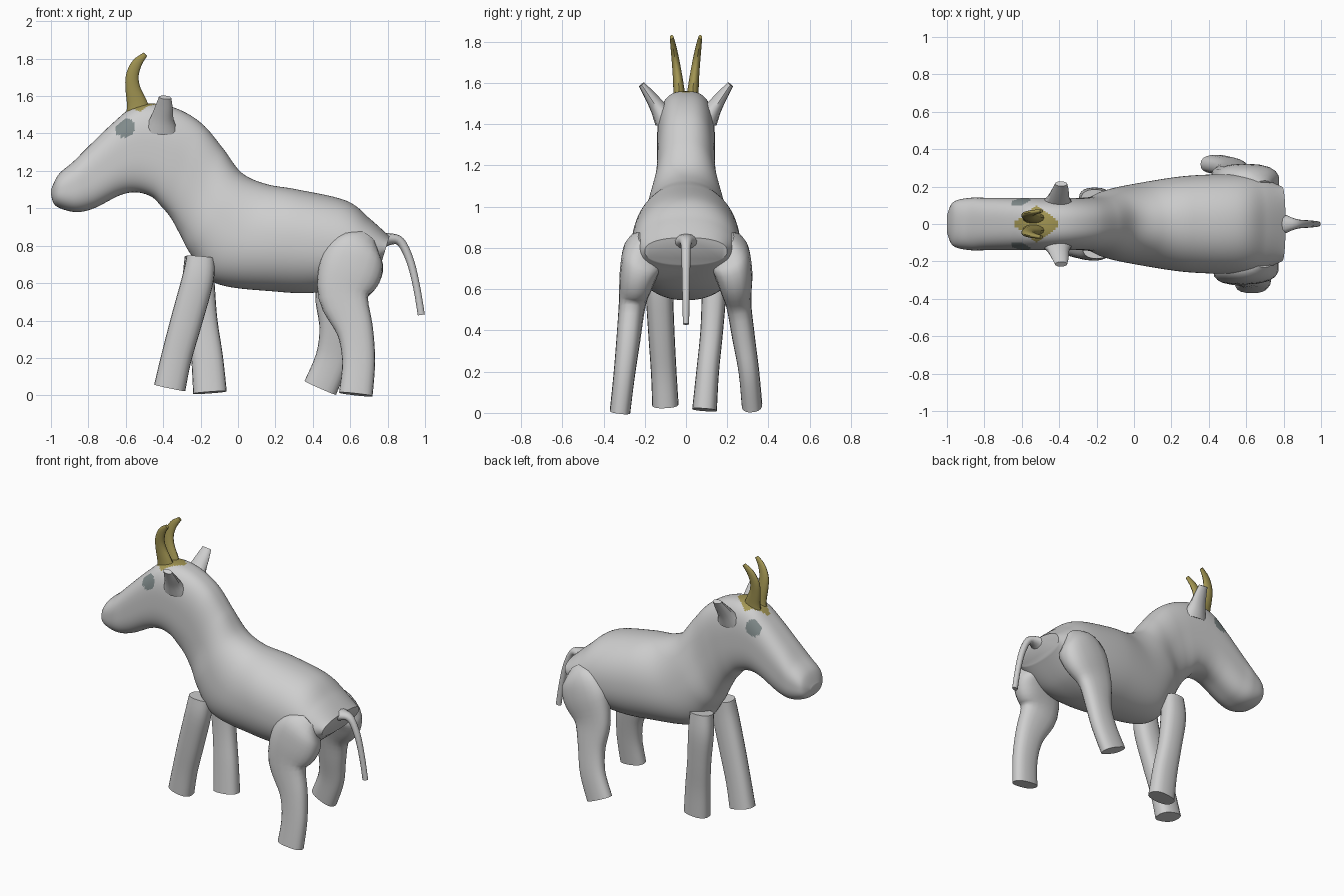
import bpy, bmesh, math
from mathutils import Vector


def material(name, rgb):
    m = bpy.data.materials.new(name)
    m.diffuse_color = (*rgb, 1)
    return m


HIDE = material("pale grey hide", (0.62, 0.62, 0.62))
HORN = material("old gold horn", (0.36, 0.30, 0.085))
EYE = material("slate eye", (0.22, 0.26, 0.26))


def spline(rows, steps):
    """Catmull-Rom through rows of numbers."""
    out, n = [], len(rows)
    for i in range(n - 1):
        a, b, c, d = (rows[max(0, min(n - 1, j))] for j in (i - 1, i, i + 1, i + 2))
        for s in range(steps):
            t = s / steps
            out.append([0.5 * (2 * q + (r - p) * t + (2 * p - 5 * q + 4 * r - w) * t * t
                               + (3 * q - p - 3 * r + w) * t ** 3)
                        for p, q, r, w in zip(a, b, c, d)])
    return out + [list(rows[-1])]


def loft(name, sections, mats, sides, paint=None):
    """Skin (centre, u axis, v axis, exponent) sections, with flat ends."""
    bm = bmesh.new()
    rings = []
    for c, u, v, e in sections:
        ring = []
        for k in range(sides):
            a = 2 * math.pi * k / sides
            cu = math.copysign(abs(math.cos(a)) ** (2 / e), math.cos(a))
            sv = math.copysign(abs(math.sin(a)) ** (2 / e), math.sin(a))
            ring.append(bm.verts.new(c + u * cu + v * sv))
        rings.append(ring)
    for r, s in zip(rings, rings[1:]):
        for k in range(sides):
            j = (k + 1) % sides
            bm.faces.new((r[k], r[j], s[j], s[k]))
    bm.faces.new(rings[0])
    bm.faces.new(rings[-1])
    bmesh.ops.recalc_face_normals(bm, faces=bm.faces)
    if paint:
        for f in bm.faces:
            f.material_index = paint(f.calc_center_median())
    me = bpy.data.meshes.new(name)
    bm.to_mesh(me)
    bm.free()
    ob = bpy.data.objects.new(name, me)
    bpy.context.collection.objects.link(ob)
    for m in mats:
        me.materials.append(m)
    bpy.ops.object.select_all(action='DESELECT')
    ob.select_set(True)
    bpy.context.view_layer.objects.active = ob
    bpy.ops.object.shade_smooth_by_angle(angle=math.radians(45))
    return ob


def tube(name, path, mat, sides=16, steps=4, e=2.0):
    """Path rows: x, y, z, radius in the side plane, radius across."""
    rows = spline(path, steps)
    pts = [Vector(r[:3]) for r in rows]
    secs = []
    for i, r in enumerate(rows):
        t = (pts[min(i + 1, len(pts) - 1)] - pts[max(i - 1, 0)]).normalized()
        u = Vector((0, 1, 0)).cross(t).normalized()
        secs.append((pts[i], u * r[3], t.cross(u) * r[4], e))
    return loft(name, secs, [mat], sides)


# head, neck and trunk: top x, top z, bottom x, bottom z, half width, squareness
profile = [
    (-1.0, 1.10, -0.998, 1.06, 0.05, 2.2),
    (-0.96, 1.18, -0.97, 1.01, 0.118, 2.5),
    (-0.88, 1.25, -0.87, 0.98, 0.14, 2.7),
    (-0.80, 1.33, -0.77, 1.00, 0.14, 2.8),
    (-0.67, 1.455, -0.63, 1.07, 0.14, 2.8),
    (-0.57, 1.535, -0.54, 1.085, 0.14, 2.8),
    (-0.46, 1.56, -0.46, 1.06, 0.14, 2.8),
    (-0.32, 1.53, -0.41, 1.01, 0.14, 2.7),
    (-0.19, 1.45, -0.36, 0.95, 0.14, 2.6),
    (-0.08, 1.32, -0.31, 0.86, 0.15, 2.4),
    (0.02, 1.19, -0.25, 0.75, 0.185, 2.3),
    (0.15, 1.13, -0.12, 0.60, 0.215, 2.2),
    (0.32, 1.10, 0.20, 0.555, 0.255, 2.2),
    (0.58, 1.04, 0.42, 0.55, 0.265, 2.2),
    (0.71, 0.94, 0.61, 0.60, 0.25, 2.3),
    (0.81, 0.85, 0.77, 0.72, 0.20, 2.3),
]


def body_paint(c):
    # eyes on the cheeks, gold diamond under the horns
    if abs(c.y) > 0.1 and math.hypot(c.x + 0.605, c.z - 1.43) < 0.053:
        return 2
    if c.z > 1.45 and abs(c.x + 0.52) / 0.13 + abs(c.y) / 0.1 < 1:
        return 1
    return 0


sections = []
for tx, tz, bx, bz, w, e in spline(profile, 10):
    top, low = Vector((tx, 0, tz)), Vector((bx, 0, bz))
    sections.append(((top + low) / 2, (top - low) / 2, Vector((0, w, 0)), e))
loft("body", sections, [HIDE, HORN, EYE], 96, body_paint)

# legs, each in its own stride
legs = {
    "front_leg_near": [(-0.20, -0.125, 0.74, 0.075, 0.06), (-0.215, -0.13, 0.62, 0.085, 0.066),
                       (-0.275, -0.12, 0.40, 0.085, 0.064), (-0.33, -0.108, 0.20, 0.082, 0.062),
                       (-0.365, -0.10, 0.04, 0.085, 0.064)],
    "front_leg_far": [(-0.21, 0.125, 0.74, 0.075, 0.06), (-0.21, 0.135, 0.60, 0.085, 0.06),
                      (-0.19, 0.125, 0.40, 0.08, 0.055), (-0.165, 0.105, 0.20, 0.085, 0.055),
                      (-0.15, 0.09, 0.015, 0.09, 0.06)],
    "hind_leg_near": [(0.68, -0.17, 0.83, 0.06, 0.07), (0.64, -0.205, 0.77, 0.145, 0.10),
                      (0.60, -0.235, 0.67, 0.17, 0.088), (0.565, -0.26, 0.53, 0.135, 0.066),
                      (0.625, -0.28, 0.35, 0.098, 0.058), (0.645, -0.30, 0.18, 0.088, 0.052),
                      (0.63, -0.32, 0.005, 0.09, 0.05)],
    "hind_leg_far": [(0.68, 0.17, 0.83, 0.06, 0.07), (0.64, 0.205, 0.77, 0.145, 0.10),
                     (0.60, 0.235, 0.67, 0.17, 0.088), (0.54, 0.255, 0.53, 0.13, 0.062),
                     (0.53, 0.28, 0.36, 0.095, 0.055), (0.505, 0.305, 0.20, 0.09, 0.05),
                     (0.44, 0.32, 0.04, 0.092, 0.05)],
}
for name, path in legs.items():
    tube(name, path, HIDE, 20, 4, 2.5)

# tail
tube("tail", [(0.74, 0, 0.82, 0.05, 0.09), (0.81, 0, 0.835, 0.032, 0.05), (0.87, 0, 0.82, 0.024, 0.026),
              (0.92, 0, 0.72, 0.021, 0.021), (0.955, 0, 0.58, 0.019, 0.018),
              (0.98, 0, 0.43, 0.019, 0.015)], HIDE, 12)

# ears and horns, one per side
for side, s in (("near", -1), ("far", 1)):
    tube("ear_" + side, [(-0.41, s * 0.10, 1.42, 0.09, 0.055), (-0.405, s * 0.135, 1.48, 0.062, 0.04),
                         (-0.395, s * 0.18, 1.545, 0.046, 0.026), (-0.39, s * 0.215, 1.593, 0.033, 0.016)],
         HIDE, 12)
    tube("horn_" + side, [(-0.53, s * 0.03, 1.50, 0.07, 0.034), (-0.54, s * 0.034, 1.56, 0.055, 0.028),
                          (-0.562, s * 0.042, 1.64, 0.040, 0.023), (-0.565, s * 0.051, 1.71, 0.034, 0.019),
                          (-0.54, s * 0.061, 1.775, 0.027, 0.014), (-0.495, s * 0.07, 1.823, 0.013, 0.009)],
         HORN, 14)
